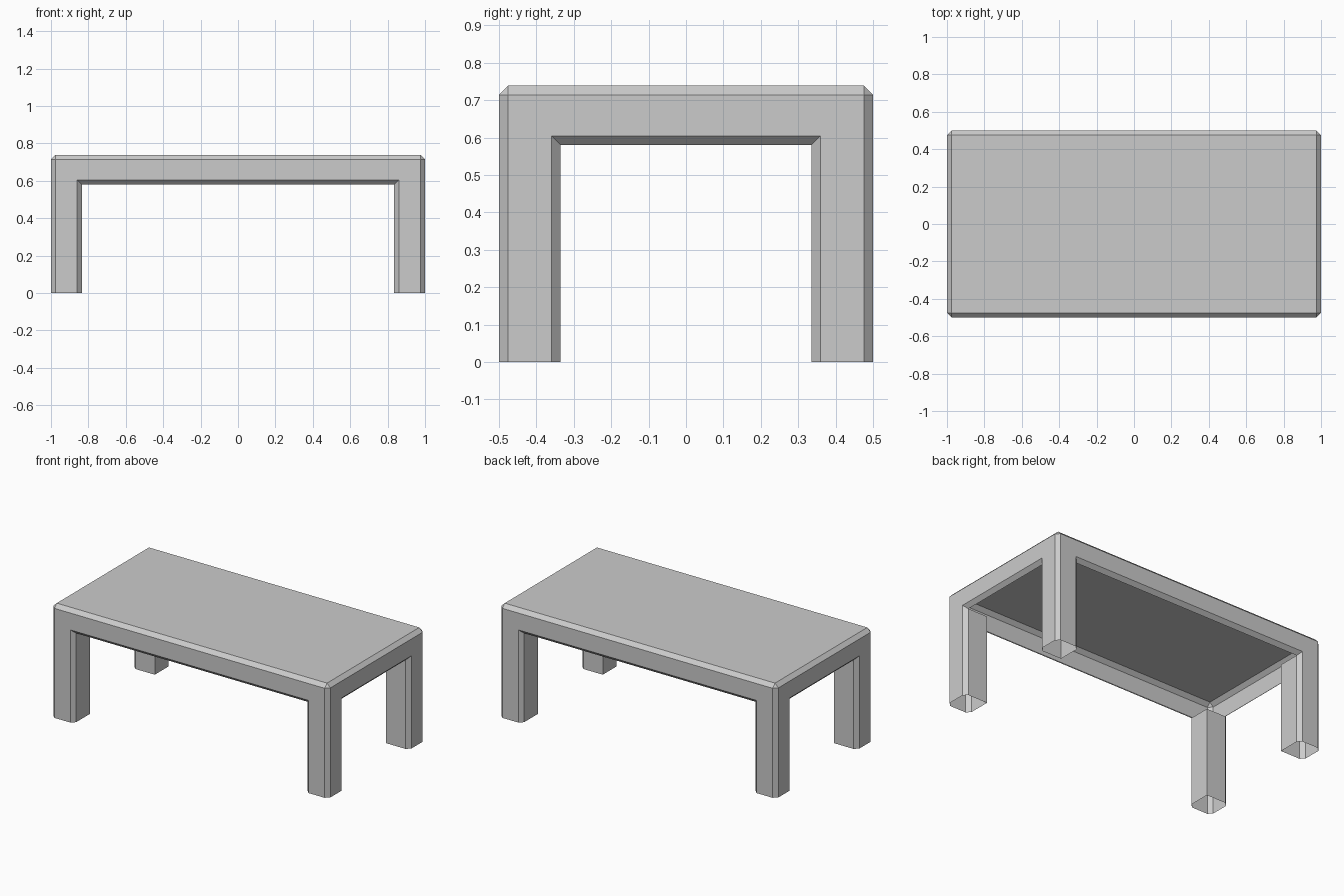
import bpy
import bmesh
from mathutils import Vector

cube = bpy.data.objects.get("Cube")
if cube:
    bpy.data.objects.remove(cube, do_unlink=True)

# Overall proportions
HALF_X, HALF_Y, HEIGHT = 1.0, 0.5, 0.739
LEG, BEVEL = 0.165, 0.0245
RIM = HEIGHT - BEVEL      # where the top chamfer starts
UNDER = 0.58              # lower edge of the apron
ARCH = UNDER + BEVEL      # where the opening chamfer starts

grey = bpy.data.materials.new("plain grey")
grey.use_nodes = True
colour = (0.6, 0.6, 0.6, 1)
grey.diffuse_color = colour
grey.node_tree.nodes["Principled BSDF"].inputs["Base Color"].default_value = colour


def build(name, faces):
    """Make one quarter of a sheet part and mirror it over x and y."""
    bm = bmesh.new()
    for face in faces:
        bm.faces.new([bm.verts.new(p) for p in face])
    bmesh.ops.remove_doubles(bm, verts=bm.verts, dist=0.0005)
    bmesh.ops.recalc_face_normals(bm, faces=bm.faces)
    # The first face of every part points up or out
    bm.faces.ensure_lookup_table()
    first = bm.faces[0]
    if first.normal.dot(first.calc_center_median()) < 0:
        bmesh.ops.reverse_faces(bm, faces=bm.faces)
    mesh = bpy.data.meshes.new(name)
    bm.to_mesh(mesh)
    bm.free()
    mesh.materials.append(grey)
    obj = bpy.data.objects.new(name, mesh)
    bpy.context.collection.objects.link(obj)
    mirror = obj.modifiers.new("mirror", 'MIRROR')
    mirror.use_axis = (True, True, False)
    mirror.use_clip = True


def side(along, across, swap):
    """Point maker: distance along a side, inset from its outer face, height."""
    def point(a, inset, z):
        p = (a, across - inset, z)
        return Vector((p[1], p[0], z) if swap else p)
    return point, along - BEVEL, along - LEG + BEVEL, along - LEG


top_x, top_y = HALF_X - BEVEL, HALF_Y - BEVEL
top = [[(0, 0, HEIGHT), (top_x, 0, HEIGHT), (top_x, top_y, HEIGHT), (0, top_y, HEIGHT)]]
corner_a, corner_b = (HALF_X, top_y), (top_x, HALF_Y)
legs = [[(*corner_a, 0), (*corner_b, 0), (*corner_b, RIM), (*corner_a, RIM)]]
top.append([(*corner_a, RIM), (*corner_b, RIM), (top_x, top_y, HEIGHT)])
apron = []

for along, across, swap in ((HALF_X, HALF_Y, False), (HALF_Y, HALF_X, True)):
    p, outer, edge, inner = side(along, across, swap)
    # Chamfer around the tabletop
    top.append([p(0, 0, RIM), p(outer, 0, RIM), p(outer, BEVEL, HEIGHT), p(0, BEVEL, HEIGHT)])
    # Apron face and the chamfer under it
    apron.append([[p(0, 0, ARCH), p(edge, 0, ARCH), p(edge, 0, RIM), p(0, 0, RIM)],
                  [p(0, 0, ARCH), p(edge, 0, ARCH), p(inner, BEVEL, UNDER), p(0, BEVEL, UNDER)]])
    # Leg front, chamfer beside the opening, and inner wall
    legs.append([p(edge, 0, 0), p(outer, 0, 0), p(outer, 0, RIM), p(edge, 0, RIM)])
    legs.append([p(edge, 0, 0), p(inner, BEVEL, 0), p(inner, BEVEL, UNDER), p(edge, 0, ARCH)])
    legs.append([p(inner, BEVEL, 0), p(inner, LEG, 0), p(inner, LEG, UNDER), p(inner, BEVEL, UNDER)])

build("tabletop", top)
build("long_apron", apron[0])
build("short_apron", apron[1])
build("legs", legs)
